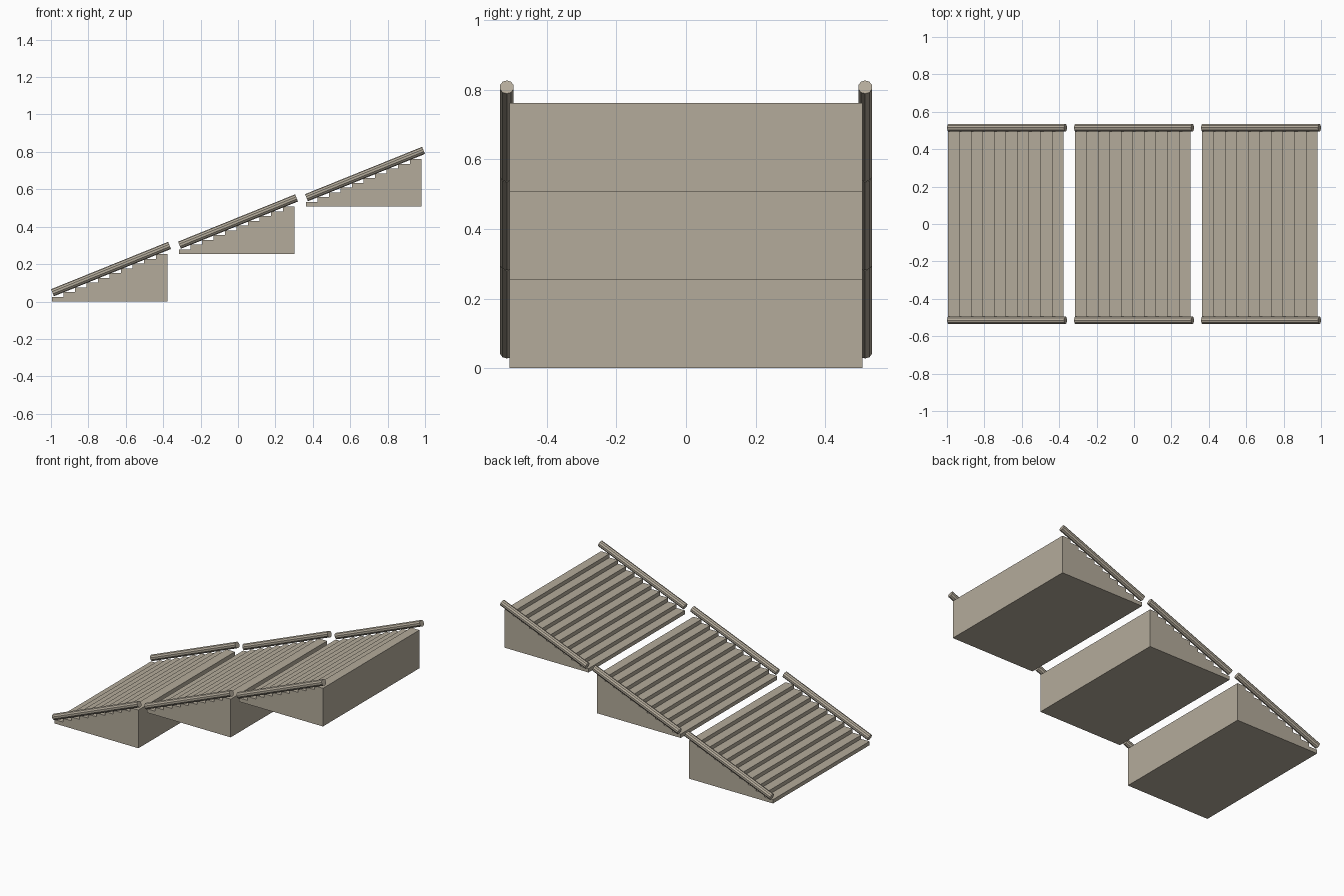
import bpy
from mathutils import Vector

if "Cube" in bpy.data.objects:
    bpy.data.objects.remove(bpy.data.objects["Cube"], do_unlink=True)

FLIGHTS, STEPS = 3, 10
TREAD, RISE = 0.0617, 0.0254
PITCH = 0.679            # distance between flights
HALF_WIDTH = 0.507
RAIL_Y, RAIL_RADIUS = 0.515, 0.0205

stone = bpy.data.materials.new("warm grey stone")
stone.use_nodes = True
colour = (0.456, 0.407, 0.328, 1)
stone.diffuse_color = colour
stone.node_tree.nodes["Principled BSDF"].inputs["Base Color"].default_value = colour


def stair_flight(name, x, z):
    """Extrude a stepped side profile across the width."""
    profile = [(x, z)]
    for i in range(STEPS):
        top = z + (i + 1) * RISE
        profile += [(x + i * TREAD, top), (x + (i + 1) * TREAD, top)]
    profile.append((x + STEPS * TREAD, z))
    n = len(profile)
    verts = [(px, y, pz) for y in (-HALF_WIDTH, HALF_WIDTH) for px, pz in profile]
    faces = [tuple(range(n)), tuple(reversed(range(n, 2 * n)))]
    faces += [(i, i + n, (i + 1) % n + n, (i + 1) % n) for i in range(n)]
    mesh = bpy.data.meshes.new(name)
    mesh.from_pydata(verts, [], faces)
    # make all faces point outward
    import bmesh
    bm = bmesh.new()
    bm.from_mesh(mesh)
    bmesh.ops.recalc_face_normals(bm, faces=bm.faces)
    bm.to_mesh(mesh)
    bm.free()
    mesh.materials.append(stone)
    bpy.context.collection.objects.link(bpy.data.objects.new(name, mesh))


def rail(name, start, end):
    """Straight faceted bar between two points."""
    axis = end - start
    bpy.ops.mesh.primitive_cylinder_add(
        vertices=10, radius=RAIL_RADIUS, depth=axis.length,
        location=(start + end) / 2, rotation=axis.to_track_quat('Z', 'Y').to_euler())
    bar = bpy.context.object
    bar.name = name
    bar.data.materials.append(stone)


for f in range(FLIGHTS):
    x, z = -0.995 + f * PITCH, f * STEPS * RISE
    stair_flight(f"stair_flight_{f + 1}", x, z)
    # sloping rails along both edges
    for side, sign in (("front", -1), ("back", 1)):
        start = Vector((x + 0.003, sign * RAIL_Y, z + 0.047))
        rail(f"{side}_rail_{f + 1}", start, start + Vector((0.626, 0, 0.253)))
